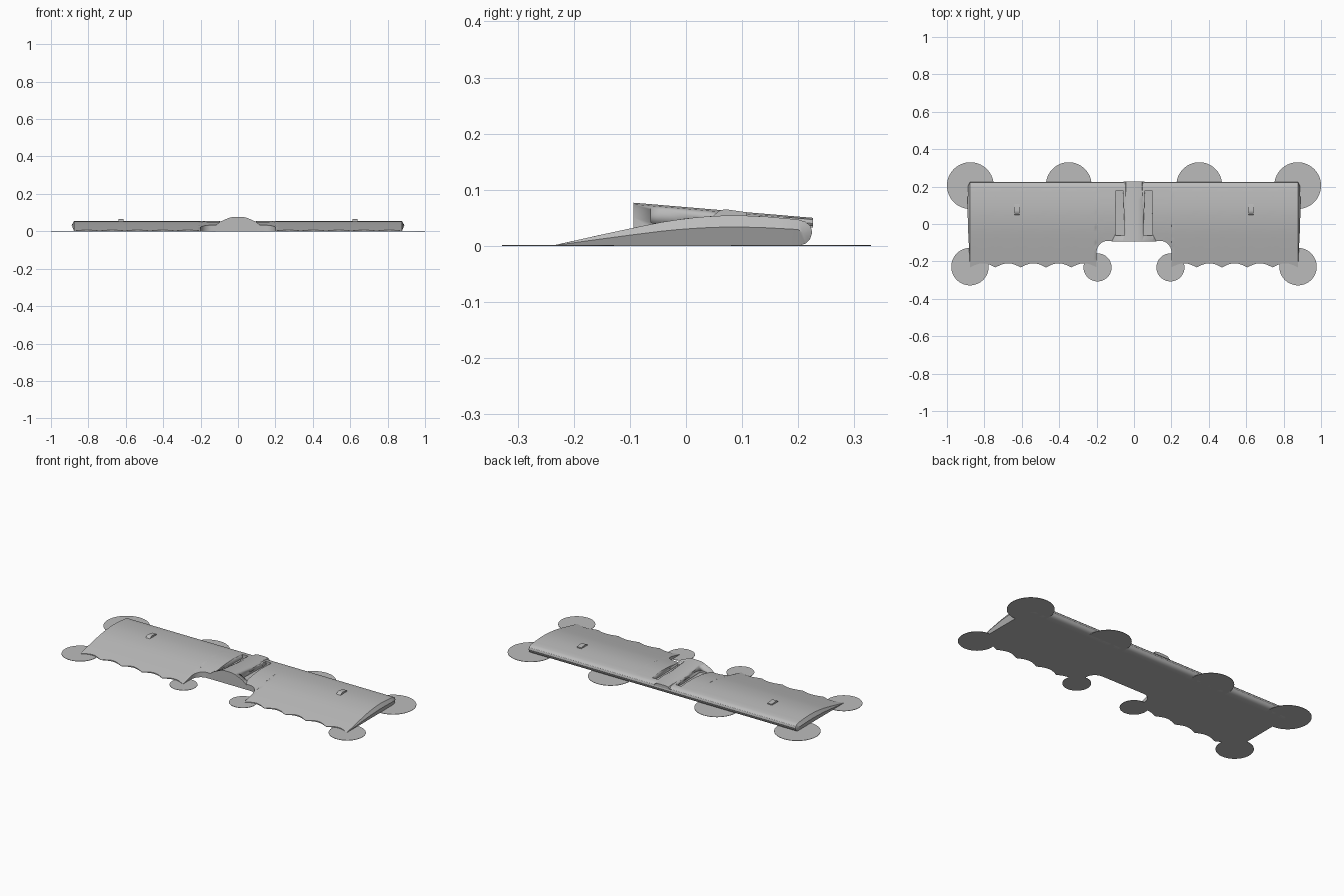
import bpy, bmesh, math

cube = bpy.data.objects.get("Cube")
if cube:
    bpy.data.objects.remove(cube)

grey = bpy.data.materials.new("light grey plastic")
grey.use_nodes = True
COLOUR = (0.5, 0.5, 0.5, 1)
grey.diffuse_color = COLOUR
grey.node_tree.nodes["Principled BSDF"].inputs["Base Color"].default_value = COLOUR


def finish(name, bm, angle=30):
    bmesh.ops.remove_doubles(bm, verts=bm.verts, dist=1e-5)
    bmesh.ops.recalc_face_normals(bm, faces=bm.faces)
    mesh = bpy.data.meshes.new(name)
    bm.to_mesh(mesh)
    bm.free()
    mesh.materials.append(grey)
    obj = bpy.data.objects.new(name, mesh)
    bpy.context.collection.objects.link(obj)
    bpy.ops.object.select_all(action="DESELECT")
    obj.select_set(True)
    bpy.context.view_layer.objects.active = obj
    bpy.ops.object.shade_smooth_by_angle(angle=math.radians(angle))
    return obj


def loft(name, rings, angle=30):
    """Skin closed rings of equal length and cap both ends."""
    bm = bmesh.new()
    loops = [[bm.verts.new(p) for p in ring] for ring in rings]
    n = len(loops[0])
    for a, b in zip(loops, loops[1:]):
        for i in range(n):
            j = (i + 1) % n
            bm.faces.new((a[i], a[j], b[j], b[i]))
    bm.faces.new(loops[0])
    bm.faces.new(loops[-1])
    return finish(name, bm, angle)


# Aerofoil: upper curve, then rounded nose
UPPER = [(-0.235, 0.001), (-0.16, 0.018), (-0.09, 0.033), (-0.04, 0.043), (0.0, 0.049),
         (0.05, 0.0535), (0.09, 0.0545), (0.14, 0.0525), (0.2, 0.047)]
NOSE = [(0.213, 0.043), (0.222, 0.035), (0.225, 0.024), (0.221, 0.012), (0.213, 0.004), (0.2, 0)]
TIP, NOTCH, BAY = 0.876, 0.2, 0.1352


def top_z(y):
    for (y0, z0), (y1, z1) in zip(UPPER, UPPER[1:]):
        if y <= y1:
            return z0 + (z1 - z0) * (y - y0) / (y1 - y0)
    return UPPER[-1][1]


def trailing_y(x):
    x = abs(x)
    if x >= NOTCH:                      # scallops between the ribs
        t = ((x - NOTCH) / BAY) % 1
        return -0.232 + 0.022 * math.sin(math.pi * t)
    corner = max(0, x - 0.14) / 0.06    # rounded centre cut-out
    return -0.15 + 0.06 * math.sqrt(max(0, 1 - corner * corner))


def section(x):
    start = trailing_y(x)
    ys = [start + (0.2 - start) * i / 16 for i in range(17)]
    ring = [(x, y, max(top_z(y), 0.002)) for y in ys]
    ring += [(x, y, z) for y, z in NOSE]
    return ring + [(x, y, 0) for y in reversed(ys[:-1])]


def tip_section(side):
    # Outermost ridge of the bevelled wing tip
    ring = []
    for x, y, z in section(side * TIP):
        height = top_z(y) * (0.62 if y < 0.205 else 0.5)
        ring.append((side * (TIP + 0.4 * height), min(y, 0.208), height))
    return ring


half = [0, 0.05, 0.1, 0.14] + [0.14 + 0.06 * math.sin(math.pi * i / 16) for i in range(1, 8)]
half += [NOTCH - 0.0003] + [NOTCH + (TIP - NOTCH) * i / 40 for i in range(41)]
stations = [-x for x in reversed(half[1:])] + half
wing = loft("wing", [tip_section(-1)] + [section(x) for x in stations] + [tip_section(1)])


# Raised centre fairing, tapering towards the nose
def fairing_section(y):
    t = (y + 0.094) / 0.32
    peak = 0.077 - 0.027 * t
    base = max(0.03, top_z(y) - 0.012)
    wide = 0.12 - 0.065 * t
    side = [(0.02, peak), (0.042, peak - 0.003), (0.048 + 0.012 * (1 - t), peak - 0.010),
            (wide * 0.8, max(base + 0.002, peak - 0.026)), (wide, base + 0.001), (wide, base - 0.002)]
    pts = [(-x, z) for x, z in reversed(side)] + side
    return [(x, y, z) for x, z in pts]


fairing = loft("centre_fairing", [fairing_section(-0.094 + 0.032 * i) for i in range(11)])

# Slots on both sides of the fairing
for side in (-1, 1):
    def slot_ring(z):
        return [(side * x, y, z) for x, y in ((0.05, -0.062), (0.1, -0.062), (0.095, 0.18), (0.058, 0.18))]
    cutter = loft("slot_cutter", [slot_ring(0.027), slot_ring(0.12)])
    cutter.hide_render = True
    cutter.hide_viewport = True
    for target in (wing, fairing):
        cut = target.modifiers.new("slot", "BOOLEAN")
        cut.operation = "DIFFERENCE"
        cut.solver = "EXACT"
        cut.object = cutter

# Small guide humps on the upper surface
HORN = [(0.045, 0.048), (0.052, 0.057), (0.062, 0.064), (0.072, 0.065), (0.108, 0.06), (0.108, 0.048)]
for side, label in ((-1, "right"), (1, "left")):
    loft(label + "_guide", [[(side * x, y, z) for y, z in HORN] for x in (0.612, 0.64)])

# Thin round pads under corners and edges
PADS = [("rear_corner", 0.875, 0.205, 0.125), ("rear_middle", 0.349, 0.208, 0.122),
        ("front_corner", 0.877, -0.228, 0.1), ("front_inner", 0.195, -0.232, 0.075)]
for name, x, y, radius in PADS:
    for side, label in ((-1, "right"), (1, "left")):
        bm = bmesh.new()
        bmesh.ops.create_cone(bm, cap_ends=True, segments=64, radius1=radius, radius2=radius, depth=0.002)
        bmesh.ops.translate(bm, verts=bm.verts, vec=(side * x, y, 0.001))
        finish(label + "_" + name + "_pad", bm)
